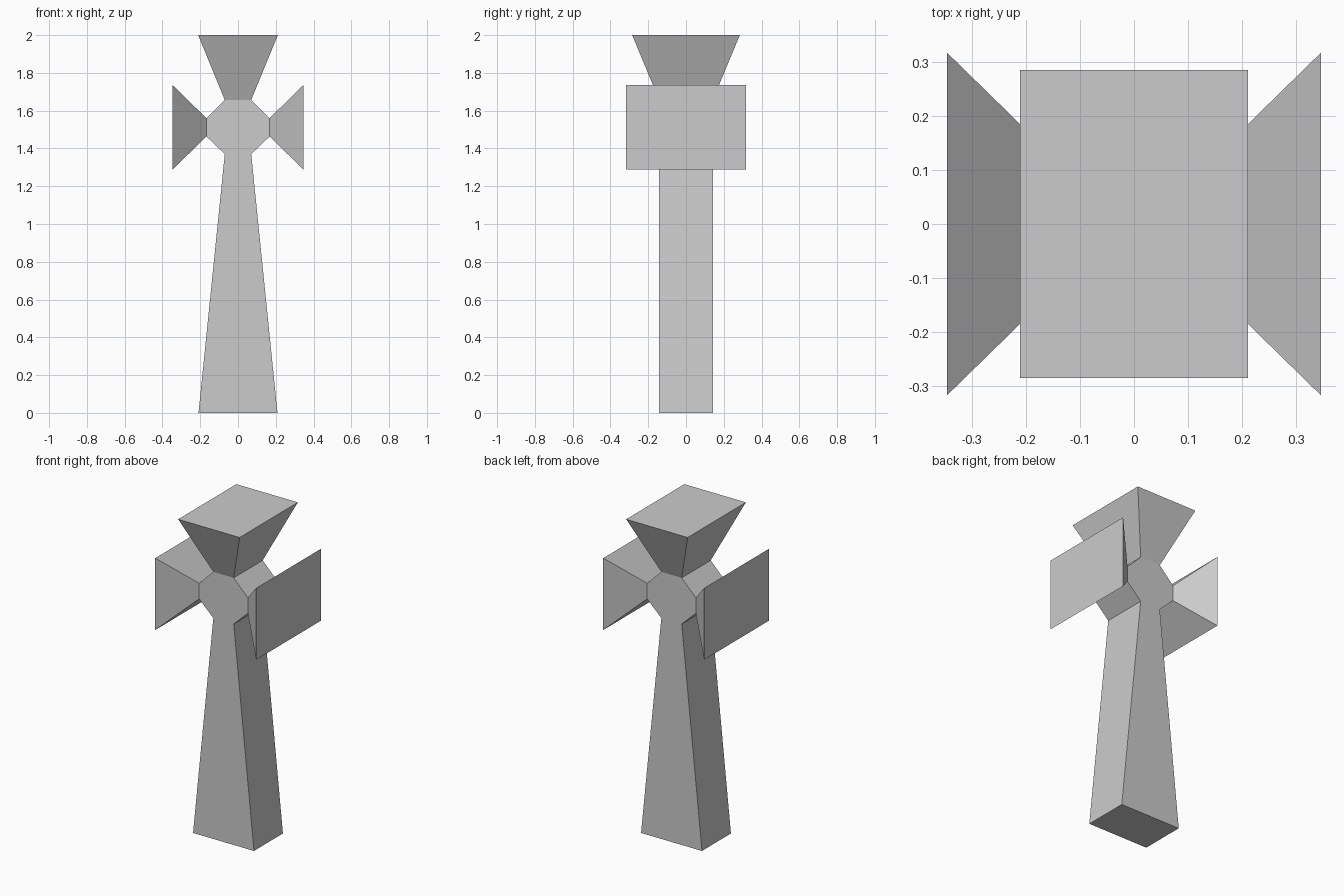
import bpy
import bmesh
from mathutils import Vector

if "Cube" in bpy.data.objects:
    bpy.data.objects.remove(bpy.data.objects["Cube"])

HALF_DEPTH = 0.142

# Front outline of shaft and hub, right half from the foot up; mirrored for the left
right = [(0.209, 0.0), (0.07, 1.37), (0.167, 1.463), (0.167, 1.56), (0.07, 1.657)]
outline = right + [(-x, z) for x, z in reversed(right)]

bm = bmesh.new()

# Shaft and hub: outline extruded front to back
front = bm.faces.new([bm.verts.new((x, -HALF_DEPTH, z)) for x, z in outline])
ext = bmesh.ops.extrude_face_region(bm, geom=[front], use_keep_orig=True)
verts = [g for g in ext["geom"] if isinstance(g, bmesh.types.BMVert)]
bmesh.ops.translate(bm, vec=(0, 2 * HALF_DEPTH, 0), verts=verts)
bmesh.ops.recalc_face_normals(bm, faces=bm.faces[:])


def flare(neck, centre, half):
    """Extrude the hub face at neck into a flared arm ending in a rectangle."""
    neck, centre = Vector(neck), Vector(centre)
    face = min(bm.faces, key=lambda f: (f.calc_center_median() - neck).length)
    end = bmesh.ops.extrude_discrete_faces(bm, faces=[face])["faces"][0]
    for v in end.verts:
        d = v.co - neck
        v.co = centre + Vector([h * (1 if c > 0 else -1) if h else 0
                                for c, h in zip(d, half)])


# Flared arms: top, right, left
flare((0, 0, 1.657), (0, 0, 2.0), (0.211, 0.285, 0))
for s in (1, -1):
    flare((s * 0.167, 0, 1.5115), (s * 0.346, 0, 1.512), (0, 0.317, 0.223))

bmesh.ops.recalc_face_normals(bm, faces=bm.faces[:])
mesh = bpy.data.meshes.new("flared_cross")
bm.to_mesh(mesh)
bm.free()
bpy.context.collection.objects.link(bpy.data.objects.new("flared_cross", mesh))
